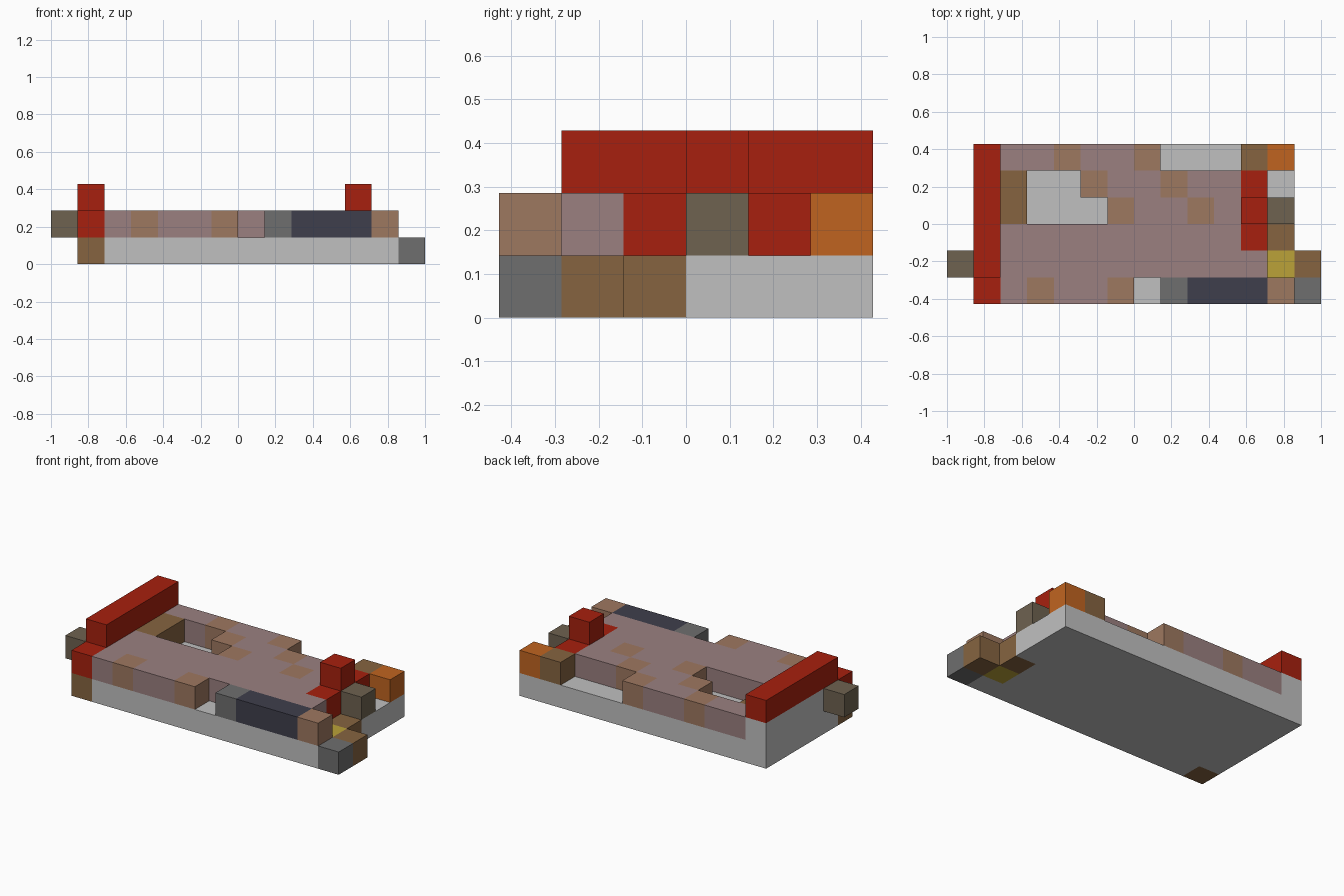
import bpy, bmesh
from mathutils import Vector

cube = bpy.data.objects.get("Cube")
if cube:
    bpy.data.objects.remove(cube, do_unlink=True)

UNIT = 1 / 7  # edge of one block


def make_material(name, rgb):
    """Flat material from an 8-bit display colour, stored as linear."""
    def lin(c):
        c /= 255
        return c / 12.92 if c < 0.04 else ((c + 0.055) / 1.055) ** 2.4
    colour = (*[lin(c) for c in rgb], 1)
    mat = bpy.data.materials.new(name)
    mat.use_nodes = True
    mat.diffuse_color = colour
    bsdf = mat.node_tree.nodes["Principled BSDF"]
    bsdf.inputs["Base Color"].default_value = colour
    bsdf.inputs["Roughness"].default_value = 0.9
    return mat


MATS = {n: make_material(n, c) for n, c in {
    "light grey": (192, 192, 192), "mid grey": (110, 110, 110),
    "mauve": (155, 128, 128), "tan": (158, 120, 96),
    "brown": (134, 100, 64), "taupe": (110, 98, 80),
    "red": (167, 32, 14), "orange": (192, 100, 32),
    "yellow": (187, 162, 56), "navy": (62, 62, 76)}.items()}

# Each part: name, colour, layer, block runs (first x, last x, first y, last y).
# Later parts replace earlier ones in the same place.
PARTS = [
    # bottom layer
    ("base_slab", "light grey", 0, [(-6, 5, -3, 2)]),
    ("front_corner_block", "brown", 0, [(-6, -6, -3, -3)]),
    ("side_step", "brown", 0, [(6, 6, -2, -2), (5, 5, -1, -1)]),
    ("step_lamp", "yellow", 0, [(5, 5, -2, -2)]),
    ("front_step", "mid grey", 0, [(6, 6, -3, -3)]),
    # middle layer
    ("end_wall", "light grey", 1, [(-6, -6, -2, 2)]),
    ("deck", "mauve", 1, [(-5, 4, -2, -1), (-1, 3, 0, 1), (-5, -1, 2, 2),
                          (-5, -2, -3, -3)]),
    ("deck_patches", "tan", 1, [(-4, -4, -3, -3), (-1, -1, -3, -3),
                                (5, 5, -3, -3), (-1, -1, 0, 0), (2, 2, 0, 0),
                                (-2, -2, 1, 1), (1, 1, 1, 1),
                                (-3, -3, 2, 2), (0, 0, 2, 2)]),
    ("deck_planks", "brown", 1, [(-5, -5, 0, 1), (4, 4, 2, 2)]),
    ("front_panel", "navy", 1, [(2, 4, -3, -3)]),
    ("panel_end", "mid grey", 1, [(1, 1, -3, -3)]),
    ("side_knobs", "taupe", 1, [(-7, -7, -2, -2), (5, 5, 0, 0)]),
    ("rear_corner_block", "orange", 1, [(5, 5, 2, 2)]),
    ("red_footing", "red", 1, [(-6, -6, -3, -3), (4, 4, -1, 1)]),
    # top layer
    ("end_rail", "red", 2, [(-6, -6, -2, 2)]),
    ("top_block", "red", 2, [(4, 4, 0, 0)]),
]

# Work out which part owns each block
owner = {}
for name, _, z, runs in PARTS:
    for x0, x1, y0, y1 in runs:
        for x in range(x0, x1 + 1):
            for y in range(y0, y1 + 1):
                owner[x, y, z] = name


def build_part(name, colour):
    """Make one object from the exposed sides of the part's blocks."""
    bm = bmesh.new()
    for cell in [c for c, n in owner.items() if n == name]:
        for axis in range(3):
            for side in (0, 1):
                step = [0, 0, 0]
                step[axis] = 2 * side - 1
                if tuple(c + s for c, s in zip(cell, step)) in owner:
                    continue
                u, v = (axis + 1) % 3, (axis + 2) % 3
                ring = []
                for a, b in ((0, 0), (1, 0), (1, 1), (0, 1)):
                    p = Vector(cell)
                    p[axis] += side
                    p[u] += a
                    p[v] += b
                    ring.append(bm.verts.new(p * UNIT))
                bm.faces.new(ring if side else ring[::-1])
    bmesh.ops.remove_doubles(bm, verts=bm.verts[:], dist=UNIT / 100)
    mesh = bpy.data.meshes.new(name)
    bm.to_mesh(mesh)
    bm.free()
    mesh.materials.append(MATS[colour])
    bpy.context.collection.objects.link(bpy.data.objects.new(name, mesh))


for name, colour, _, _ in PARTS:
    build_part(name, colour)
